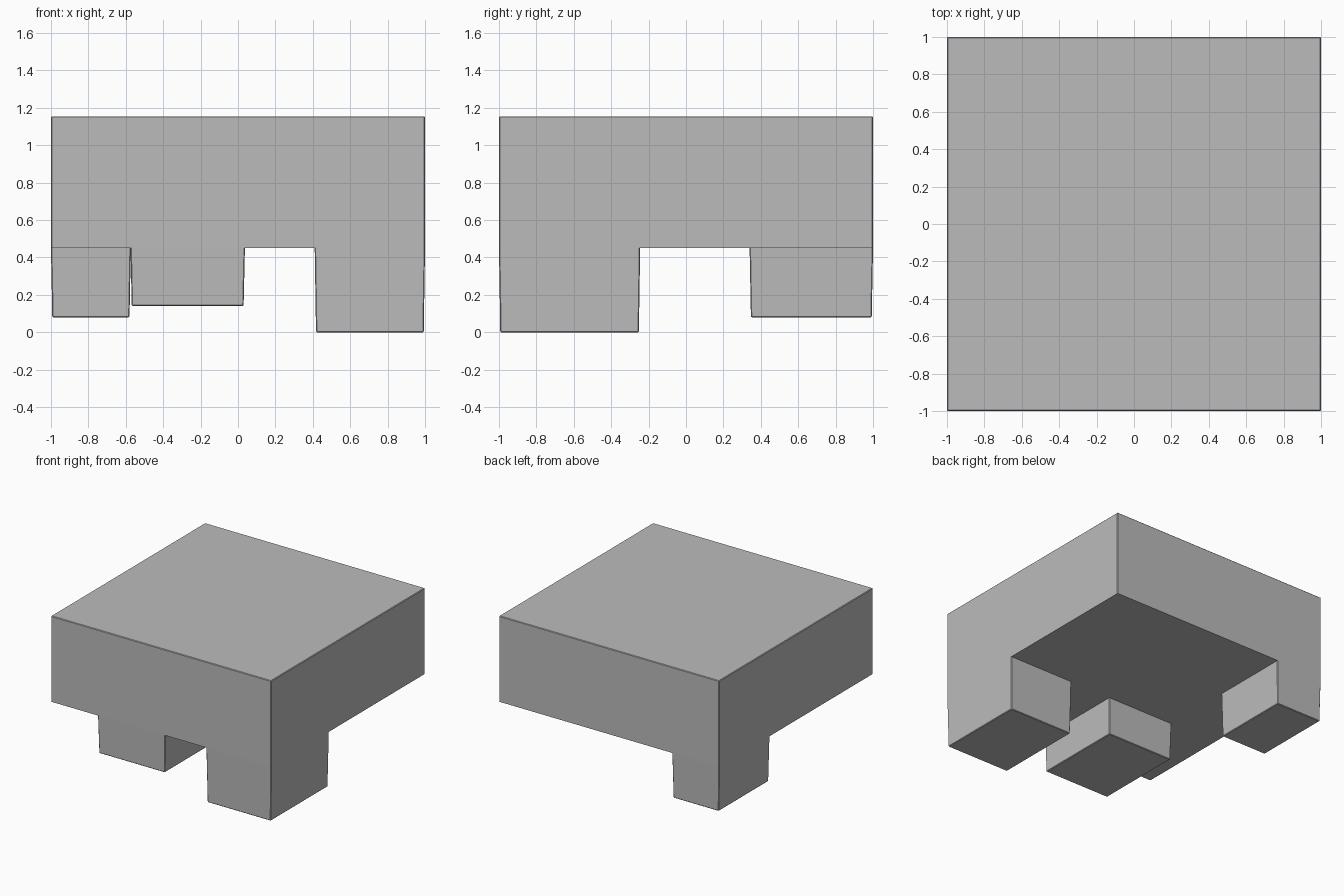
import bpy
import bmesh

cube = bpy.data.objects.get("Cube")
if cube:
    bpy.data.objects.remove(cube, do_unlink=True)

UNDERSIDE = 0.45
TAPER = 0.007
BEVEL = 0.005

grey = bpy.data.materials.new("plain grey")
grey.use_nodes = True
colour = (0.5, 0.5, 0.5, 1)
grey.diffuse_color = colour
grey.node_tree.nodes["Principled BSDF"].inputs["Base Color"].default_value = colour


def block(name, x, y, z, taper=0.0, joined_top=False):
    """Box with chipped edges, narrowed at its foot; a joined top is left open."""
    bm = bmesh.new()
    bmesh.ops.create_cube(bm, size=2)
    for v in bm.verts:
        inset = taper if v.co.z < 0 else 0
        v.co = [(lo + hi) / 2 + s * ((hi - lo) / 2 - d)
                for s, (lo, hi), d in zip(v.co, (x, y, z), (inset, inset, 0))]
    # Keep the edges that meet the neighbouring block sharp
    seam = z[1] if joined_top else z[0]
    edges = [e for e in bm.edges
             if any(abs(v.co.z - seam) > 1e-4 for v in e.verts)]
    bmesh.ops.bevel(bm, geom=edges, offset=BEVEL, segments=1, affect='EDGES')
    if joined_top:
        top = [f for f in bm.faces if f.normal.z > 0.9]
        bmesh.ops.delete(bm, geom=top, context='FACES')
    mesh = bpy.data.meshes.new(name)
    bm.to_mesh(mesh)
    bm.free()
    mesh.materials.append(grey)
    obj = bpy.data.objects.new(name, mesh)
    bpy.context.collection.objects.link(obj)


# Thick square slab
block("slab", (-1, 1), (-1, 1), (UNDERSIDE, 1.155))

# Legs of different length under the slab
legs = {
    "front_left_leg": ((0.41, 1), (-1, -0.245), 0),
    "front_middle_leg": ((-0.575, 0.037), (-1, -0.245), 0.14),
    "back_right_leg": ((-1, -0.573), (0.34, 1), 0.08),
}
for name, (x, y, foot) in legs.items():
    block(name, x, y, (foot, UNDERSIDE), TAPER, joined_top=True)
